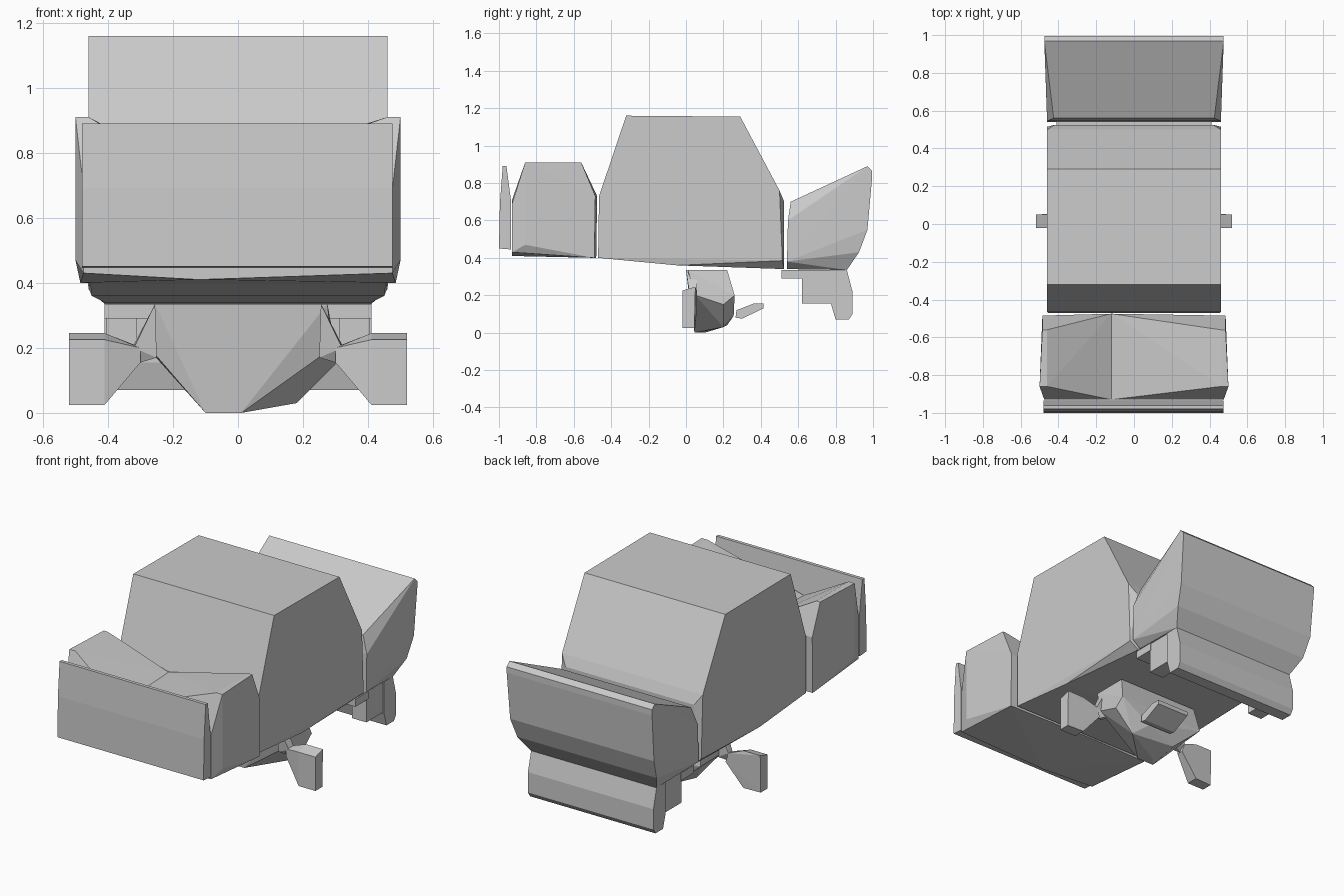
import bpy, bmesh, math


def hull(name, pts):
    """Flat-shaded convex solid around a few corner points."""
    bm = bmesh.new()
    for p in pts:
        bm.verts.new(p)
    res = bmesh.ops.convex_hull(bm, input=bm.verts)
    loose = [v for v in bm.verts if not v.link_faces]
    bmesh.ops.delete(bm, geom=loose, context='VERTS')
    bmesh.ops.dissolve_limit(bm, angle_limit=math.radians(1), verts=bm.verts, edges=bm.edges)
    bmesh.ops.recalc_face_normals(bm, faces=bm.faces)
    me = bpy.data.meshes.new(name)
    bm.to_mesh(me)
    bm.free()
    ob = bpy.data.objects.new(name, me)
    bpy.context.collection.objects.link(ob)
    return ob


def sym(section):
    """Mirror (half width, y, z) points across x = 0."""
    return [(s * x, y, z) for x, y, z in section for s in (-1, 1)]


def slab(x0, x1, profile):
    return [(x, y, z) for y, z in profile for x in (x0, x1)]


# cabin
hull("cabin", sym([
    (.455, -.47, .40), (.46, -.465, .73), (.46, -.32, 1.16), (.46, .29, 1.155),
    (.46, .50, .76), (.46, .515, .385), (.42, .525, .70), (.41, .525, .34), (.45, -.05, .36)]))

# tail box
hull("tail_box", sym([
    (.46, .54, .38), (.41, .54, .34), (.46, .545, .60), (.425, .56, .70),
    (.475, .97, .89), (.475, .995, .865), (.475, .995, .83), (.47, .97, .55),
    (.455, .925, .43), (.41, .86, .335)]))

# hood halves sloping from the fenders down to an off-centre seam
SEAM = -.12
for side, name in ((-1, "hood_left"), (1, "hood_right")):
    outer = [(.485, -.49, .40), (.485, -.485, .73), (.485, -.56, .91), (.46, -.56, .91),
             (.50, -.86, .91), (.46, -.86, .91), (.475, -.93, .69), (.475, -.93, .43),
             (.50, -.86, .47)]
    hull(name, [(side * x, y, z) for x, y, z in outer] + [
        (SEAM, -.475, .73), (SEAM, -.48, .40), (SEAM, -.93, .71), (SEAM, -.93, .41)])

# front panel halves
panel = [(-1, .45), (-.995, .69), (-.98, .89), (-.96, .89), (-.935, .70), (-.935, .445)]
hull("front_panel_left", slab(-.48, SEAM, panel))
hull("front_panel_right", slab(SEAM, .475, panel))

# rear bumper with brackets
hull("rear_bumper", slab(-.41, .41, [
    (.775, .335), (.775, .155), (.80, .07), (.87, .07), (.89, .10), (.89, .22), (.86, .335)]))
hull("bumper_crossbar", slab(-.41, .41, [(.51, .335), (.51, .29), (.63, .29), (.63, .335)]))
for s, name in ((-1, "bumper_bracket_left"), (1, "bumper_bracket_right")):
    hull(name, slab(s * .31, s * .405, [(.62, .335), (.62, .155), (.80, .155), (.80, .335)]))

# underbody housing
hull("underbody_housing", [
    (-.255, .01, .335), (.275, .01, .335), (-.25, .22, .335), (.275, .22, .335),
    (-.255, .045, .18), (.29, .05, .20), (-.27, .25, .19), (.30, .26, .20),
    (-.10, .045, 0), (.01, .045, 0), (-.05, .10, 0), (.18, .20, .03),
    (.30, .20, .15), (-.10, .22, .04), (.10, .255, .09)])

# side pods and their struts
for s, name in ((-1, "left"), (1, "right")):
    hull("side_pod_" + name, [(s * x, y, z) for x, y, z in (
        (.41, -.02, .025), (.52, -.02, .025), (.41, -.02, .225), (.52, -.02, .225),
        (.41, .05, .025), (.52, .045, .025), (.41, .05, .245), (.52, .05, .245),
        (.30, .02, .155), (.30, .02, .20), (.30, .06, .155), (.32, .06, .21))])
    hull("pod_strut_" + name, [(s * x, y, z) for x, y, z in (
        (.255, .0, .335), (.255, .06, .335), (.25, .02, .17), (.25, .06, .17),
        (.32, .02, .20), (.32, .06, .21), (.30, .04, .155))])

# small rear fin under the floor
hull("rear_fin", slab(-.04, .17, [
    (.265, .08), (.27, .12), (.36, .155), (.415, .155), (.415, .13), (.30, .075)]))
